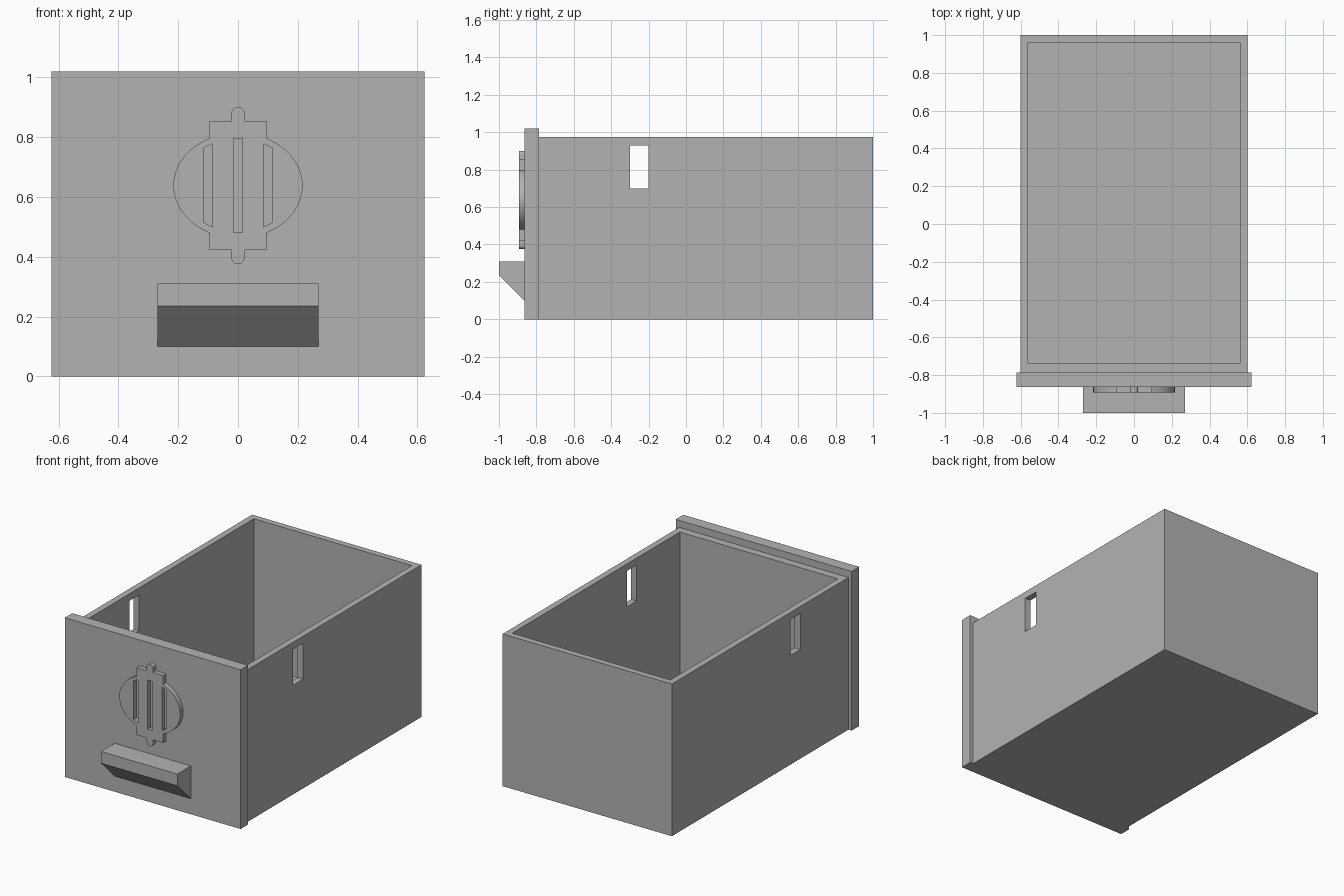
import bpy
import bmesh
from math import cos, sin, pi, sqrt

cube = bpy.data.objects.get("Cube")
if cube:
    bpy.data.objects.remove(cube, do_unlink=True)

# Single plain grey
grey = bpy.data.materials.new("plain_grey")
grey.use_nodes = True
GREY = (0.45, 0.45, 0.45, 1)
grey.diffuse_color = GREY
grey.node_tree.nodes["Principled BSDF"].inputs["Base Color"].default_value = GREY


def add_object(name, data):
    obj = bpy.data.objects.new(name, data)
    bpy.context.collection.objects.link(obj)
    data.materials.append(grey)
    return obj


def box(name, x, y, z):
    """Box from (low, high) ranges on each axis."""
    bm = bmesh.new()
    bmesh.ops.create_cube(bm, size=1)
    for v in bm.verts:
        v.co = [r[0] if c < 0 else r[1] for c, r in zip(v.co, (x, y, z))]
    mesh = bpy.data.meshes.new(name)
    bm.to_mesh(mesh)
    bm.free()
    return add_object(name, mesh)


def cut(target, cutter):
    cutter.hide_render = True
    cutter.hide_set(True)
    cutter.display_type = 'WIRE'
    mod = target.modifiers.new(cutter.name, 'BOOLEAN')
    mod.operation = 'DIFFERENCE'
    mod.solver = 'EXACT'
    mod.object = cutter
    bpy.context.view_layer.objects.active = target
    bpy.ops.object.modifier_apply(modifier=mod.name)
    bpy.data.objects.remove(cutter, do_unlink=True)


# Open-topped drawer box with a slot through both side walls
body = box("drawer_box", (-0.6, 0.6), (-0.787, 1), (0, 0.975))
cut(body, box("cavity_cutter", (-0.56, 0.56), (-0.737, 0.96), (0.04, 1.2)))
cut(body, box("side_slot_cutter", (-0.8, 0.8), (-0.3, -0.2), (0.7, 0.93)))

# Front panel, slightly wider and taller than the box
box("front_panel", (-0.623, 0.623), (-0.863, -0.787), (0, 1.02))

# Handle: a ledge with a sloping underside
profile = [(-0.863, 0.31), (-1, 0.31), (-1, 0.235), (-0.863, 0.1)]
bm = bmesh.new()
side = bm.faces.new([bm.verts.new((-0.27, y, z)) for y, z in profile])
ext = bmesh.ops.extrude_face_region(bm, geom=[side])
bmesh.ops.translate(bm, vec=(0.54, 0, 0),
                    verts=[g for g in ext["geom"] if isinstance(g, bmesh.types.BMVert)])
bmesh.ops.recalc_face_normals(bm, faces=bm.faces)
handle_mesh = bpy.data.meshes.new("handle")
bm.to_mesh(handle_mesh)
bm.free()
add_object("handle", handle_mesh)

# Raised ornament: quarter outline mirrored into an oval with stepped ends
RX, RZ, TAB, NUB = 0.216, 0.176, 0.095, 0.022
CENTRE_Z = 0.638
end_z = RZ * sqrt(1 - (TAB / RX) ** 2)
start = math_end = None
steps = 16
limit = pi / 2
while RX * cos(limit) < TAB:
    limit -= 0.002
quarter = [(RX * cos(limit * i / steps), RZ * sin(limit * i / steps)) for i in range(steps)]
quarter += [(TAB, end_z), (TAB, 0.216), (NUB, 0.216)]
quarter += [(NUB * cos(a * pi / 12), 0.241 + NUB * sin(a * pi / 12)) for a in range(7)]
half = quarter + [(-x, z) for x, z in quarter[-2:0:-1]]
outline = half + [(-x, -z) for x, z in half]
outline = [p for i, p in enumerate(outline) if p != outline[i - 1]]

middle_slot = [(-0.0155, -0.157), (0.0155, -0.157), (0.0155, 0.157), (-0.0155, 0.157)]
right_slot = [(0.085, -0.139), (0.115, -0.124), (0.115, 0.126), (0.085, 0.14)]
left_slot = [(-x, z) for x, z in right_slot]

curve = bpy.data.curves.new("ornament_curve", 'CURVE')
curve.dimensions = '2D'
curve.fill_mode = 'BOTH'
curve.extrude = 0.015
for loop in (outline, middle_slot, right_slot, left_slot):
    spline = curve.splines.new('POLY')
    spline.points.add(len(loop) - 1)
    for point, (x, z) in zip(spline.points, loop):
        point.co = (x, z, 0, 1)
    spline.use_cyclic_u = True
ornament = add_object("front_ornament", curve)
ornament.rotation_euler.x = pi / 2
ornament.location = (0, -0.878, CENTRE_Z)

bpy.ops.object.select_all(action='DESELECT')
ornament.select_set(True)
bpy.context.view_layer.objects.active = ornament
bpy.ops.object.convert(target='MESH')
ornament = bpy.context.view_layer.objects.active
bm = bmesh.new()
bm.from_mesh(ornament.data)
bmesh.ops.remove_doubles(bm, verts=bm.verts, dist=0.0001)
bmesh.ops.recalc_face_normals(bm, faces=bm.faces)
bm.to_mesh(ornament.data)
bm.free()
bpy.ops.object.shade_smooth_by_angle(angle=pi / 6)
